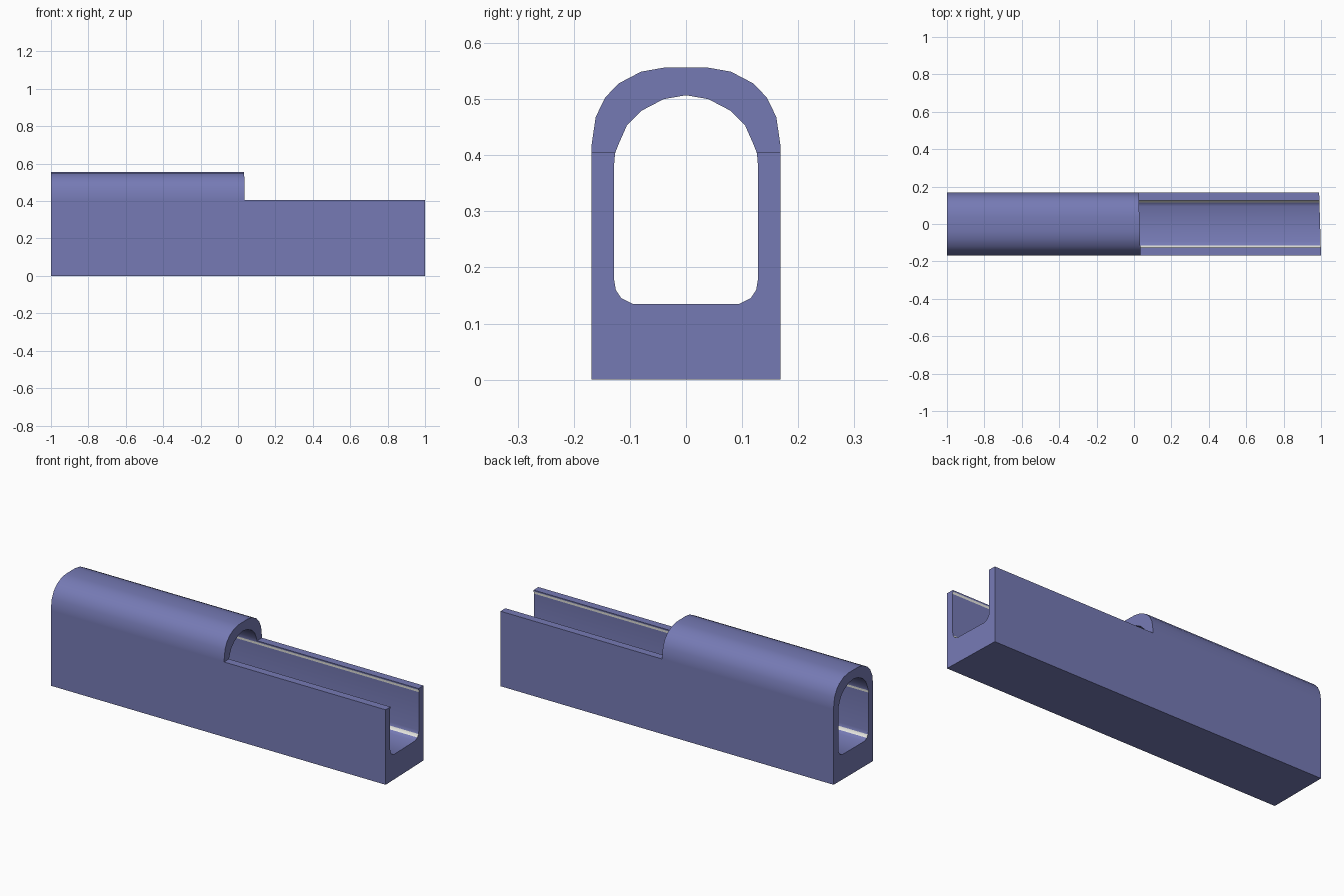
import bpy
import bmesh
import math

cube = bpy.data.objects.get("Cube")
if cube:
    bpy.data.objects.remove(cube, do_unlink=True)


def material(name, rgb):
    mat = bpy.data.materials.new(name)
    mat.use_nodes = True
    mat.diffuse_color = (*rgb, 1)
    mat.node_tree.nodes["Principled BSDF"].inputs["Base Color"].default_value = (*rgb, 1)
    return mat


blue = material("slate blue", (0.18, 0.195, 0.46))
cream = material("off white", (0.82, 0.82, 0.77))

BACK, STEP, FRONT = -1.0, 0.03, 0.995


def mirror(points):
    return [(-y, z) for y, z in reversed(points)]


# Half sections (y, z): trough from the base up over the rail and down inside
trough_half = [(.168, 0), (.168, .405), (.126, .405), (.127, .397), (.128, .385),
               (.128, .178), (.125, .16), (.115, .145), (.095, .135)]
arch_outer = [(.168, .405), (.168, .42), (.161, .468), (.144, .503),
              (.12, .528), (.08, .549), (.04, .556)]
arch_inner = [(.126, .405), (.12, .42), (.105, .454), (.08, .479), (.04, .5)]

trough = trough_half + mirror(trough_half)
arch = (arch_outer + mirror(arch_outer)
        + [(-y, z) for y, z in arch_inner] + [(0, .507)] + arch_inner[::-1])

bm = bmesh.new()


def ring(section, x):
    # the cut ends are very slightly skewed
    skew = 0 if x == BACK else 0.03
    return [bm.verts.new((x - skew * y, y, z)) for y, z in section]


def skin(a, b, skip=(), only=None, strips=()):
    for k in range(len(a)):
        if k in skip or (only is not None and k not in only):
            continue
        n = (k + 1) % len(a)
        face = bm.faces.new((a[k], a[n], b[n], b[k]))
        face.material_index = 1 if k in strips else 0


# Trough: full length, with rail tops only beyond the arch
last = 2 * len(trough_half) - 2
rails = (1, last - 1)
strips = (3, last - 3, 6, last - 6)
t_back, t_step, t_front = (ring(trough, x) for x in (BACK, STEP, FRONT))
skin(t_back, t_step, skip=rails, strips=strips)
skin(t_step, t_front, strips=strips)
bm.faces.new(t_back[::-1])
bm.faces.new(t_front)

# Arched cover over the back half
a_back, a_step = ring(arch, BACK), ring(arch, STEP)
left_rail = 2 * len(arch_outer) - 1
skin(a_back, a_step, skip=(left_rail, len(arch) - 1))
bm.faces.new(a_back[::-1])
bm.faces.new(a_step)

bmesh.ops.remove_doubles(bm, verts=bm.verts, dist=0.0002)

mesh = bpy.data.meshes.new("channel_body")
bm.to_mesh(mesh)
bm.free()
mesh.materials.append(blue)
mesh.materials.append(cream)
body = bpy.data.objects.new("channel_body", mesh)
bpy.context.collection.objects.link(body)

# Smooth curves, crisp corners
bpy.ops.object.select_all(action='DESELECT')
body.select_set(True)
bpy.context.view_layer.objects.active = body
bpy.ops.object.shade_smooth_by_angle(angle=math.radians(35))
